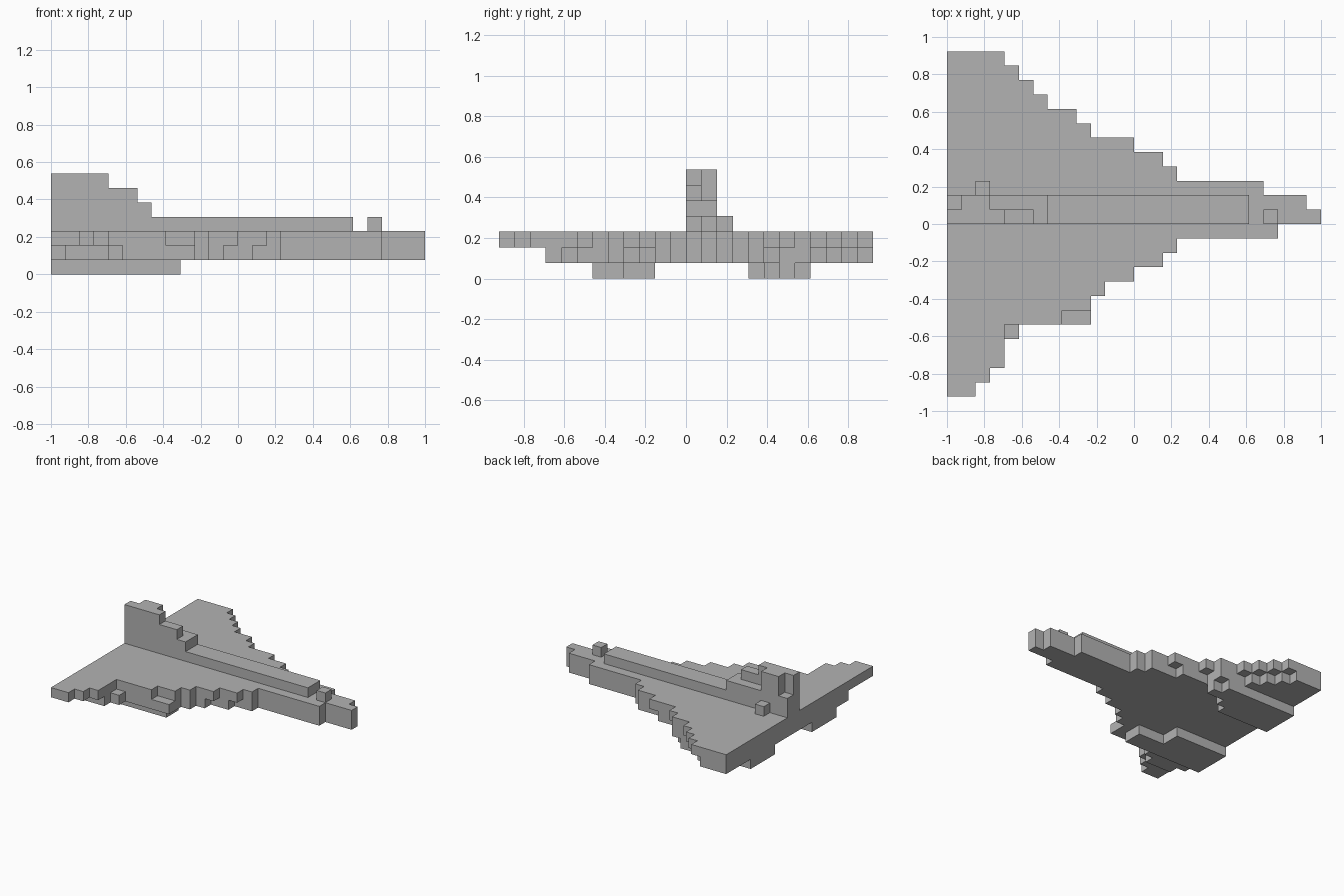
import bpy
import bmesh
from mathutils import Vector

cube = bpy.data.objects.get("Cube")
if cube:
    bpy.data.objects.remove(cube, do_unlink=True)

UNIT = 2 / 26                      # edge of one block
ORIGIN = Vector((-1, -12 * UNIT, 0))

grey = bpy.data.materials.new("hull_grey")
grey.use_nodes = True
grey.diffuse_color = (0.45, 0.45, 0.45, 1)
grey.node_tree.nodes["Principled BSDF"].inputs["Base Color"].default_value = grey.diffuse_color


def box(x, y, z):
    """Cells of a block; each argument is a (start, end) pair."""
    return {(i, j, k) for i in range(*x) for j in range(*y) for k in range(*z)}


def rows(first, lengths, level):
    """A one-block-thick plate: rows along x that all start at the tail."""
    return {(i, first + n, level) for n, length in enumerate(lengths) for i in range(length)}


parts = {}

# Stepped delta wing, upper and lower plate
parts["wing_upper"] = rows(0, [2, 3, 4, 4, 4, 8, 10, 11, 13, 15, 16, 23, 26,
                               25, 22, 16, 15, 13, 10, 9, 7, 6, 5, 4], 2)
parts["wing_lower"] = rows(3, [4, 5, 10, 10, 11, 12, 14, 16, 23, 26,
                               25, 22, 16, 15, 12, 9, 9, 6, 5, 4, 3], 1) - {(0, 3, 1)}

# Engine pods under the wing
parts["right_engine"] = rows(6, [9, 9, 6, 6], 0)
parts["left_engine"] = rows(16, [6, 7, 9, 8], 0)

# Spine on top of the body, with small bumps
parts["spine"] = box((0, 21), (12, 14), (3, 4))
parts["nose_bump"] = {(22, 12, 3)}
parts["tail_bump"] = {(2, 14, 3)}

# Stepped tail fin
parts["tail_fin"] = (box((0, 7), (12, 14), (4, 5))
                     | box((0, 6), (12, 13), (5, 6))
                     | box((0, 4), (12, 13), (6, 7))
                     | box((1, 3), (13, 14), (5, 7)))

filled = set().union(*parts.values())


def build(name, cells):
    """Make the outer skin of the cells, with coplanar squares merged."""
    bm = bmesh.new()
    for cell in cells:
        for axis in range(3):
            for side in (0, 1):
                near = list(cell)
                near[axis] += 2 * side - 1
                if tuple(near) in filled:
                    continue
                a, b = (axis + 1) % 3, (axis + 2) % 3
                corners = []
                for u, v in ((0, 0), (1, 0), (1, 1), (0, 1)):
                    p = Vector(cell)
                    p[axis] += side
                    p[a] += u
                    p[b] += v
                    corners.append(bm.verts.new(ORIGIN + p * UNIT))
                bm.faces.new(corners if side else corners[::-1])
    bmesh.ops.remove_doubles(bm, verts=bm.verts, dist=UNIT / 100)
    bmesh.ops.dissolve_limit(bm, angle_limit=0.01, verts=bm.verts, edges=bm.edges)
    mesh = bpy.data.meshes.new(name)
    bm.to_mesh(mesh)
    bm.free()
    mesh.materials.append(grey)
    bpy.context.collection.objects.link(bpy.data.objects.new(name, mesh))


for name, cells in parts.items():
    build(name, cells)
